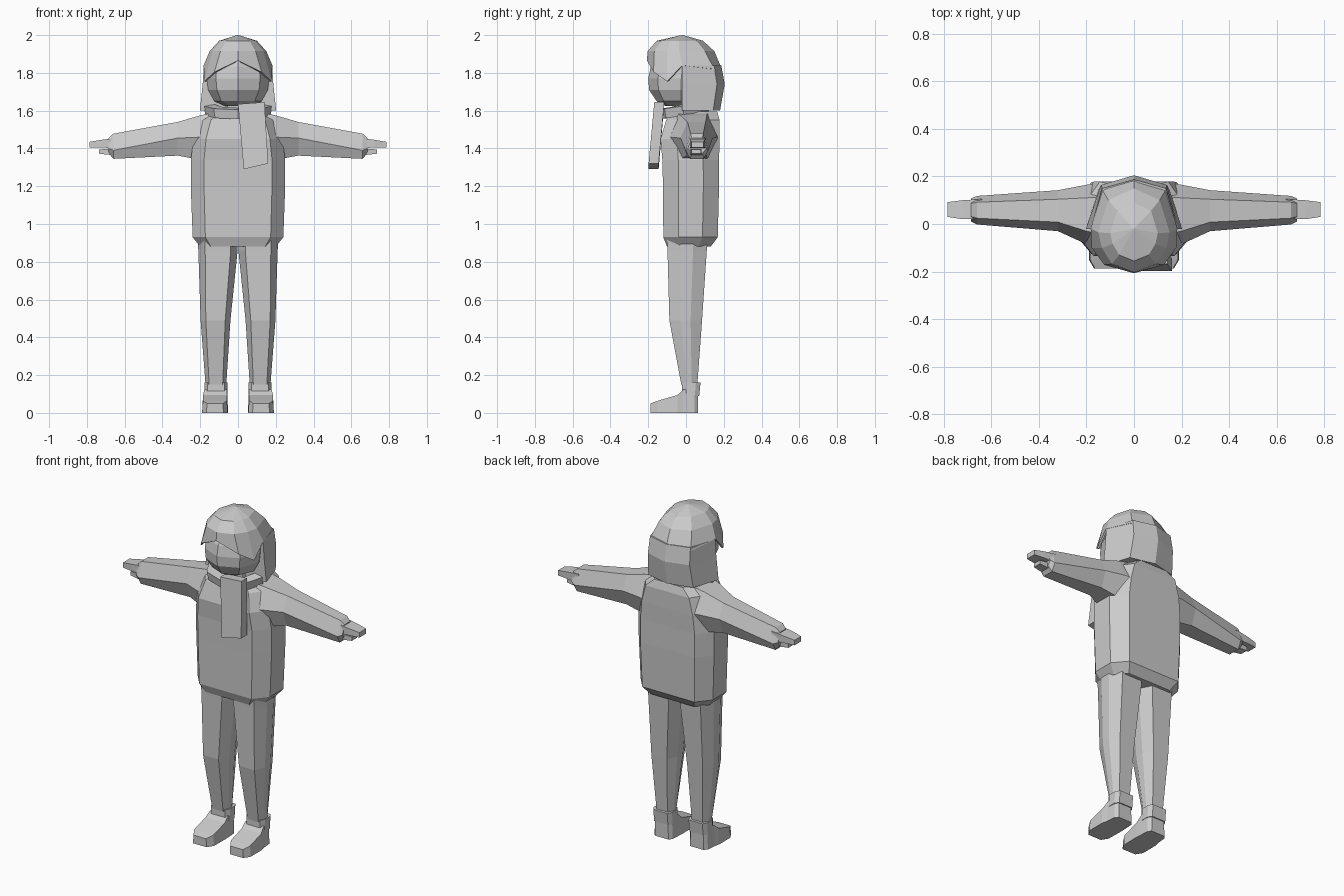
import bpy
import bmesh
import math

if "Cube" in bpy.data.objects:
    bpy.data.objects.remove(bpy.data.objects["Cube"], do_unlink=True)

grey = bpy.data.materials.new("plain_grey")
COLOUR = (0.6, 0.6, 0.6, 1.0)
grey.diffuse_color = COLOUR
grey.use_nodes = True
grey.node_tree.nodes["Principled BSDF"].inputs["Base Color"].default_value = COLOUR
grey.node_tree.nodes["Principled BSDF"].inputs["Roughness"].default_value = 0.8


def loft(name, rings, start=True, end=True, closed=False):
    """Skin a list of equally sized point rings, with optional end caps."""
    bm = bmesh.new()
    vs = [[bm.verts.new(p) for p in ring] for ring in rings]
    n = len(vs[0])
    pairs = list(zip(vs, vs[1:]))
    if closed:
        pairs.append((vs[-1], vs[0]))
    for a, b in pairs:
        for i in range(n):
            j = (i + 1) % n
            bm.faces.new((a[i], a[j], b[j], b[i]))
    if start and not closed:
        bm.faces.new(vs[0])
    if end and not closed:
        bm.faces.new(vs[-1])
    bmesh.ops.recalc_face_normals(bm, faces=bm.faces)
    me = bpy.data.meshes.new(name)
    bm.to_mesh(me)
    bm.free()
    me.materials.append(grey)
    ob = bpy.data.objects.new(name, me)
    bpy.context.collection.objects.link(ob)
    return ob


def chamfer_ring(cx, hw, yf, yb, z, k=0.28):
    """Rectangle with cut corners, lying flat at height z."""
    a, c = hw * (1 - k), (yb - yf) * k
    return [(cx - a, yf, z), (cx + a, yf, z), (cx + hw, yf + c, z), (cx + hw, yb - c, z),
            (cx + a, yb, z), (cx - a, yb, z), (cx - hw, yb - c, z), (cx - hw, yf + c, z)]


def round_ring(hw, yf, yb, z, tilt=0.0):
    """Eight sided oval with a corner at the front; tilt raises the back."""
    pts = []
    for i in range(8):
        a = math.radians(45 * i)
        t = -math.cos(a)
        pts.append((hw * math.sin(a), (yf + yb) / 2 + t * (yb - yf) / 2, z + tilt * t))
    return pts


def mirrored(half):
    """Complete a half ring that runs from the front centre to the back centre."""
    return half + [(-x, y, z) for x, y, z in reversed(half) if x > 0]


# Jumper body
body = [(0.88, 0.20, -0.10, 0.13), (0.93, 0.24, -0.12, 0.168), (1.20, 0.25, -0.122, 0.175),
        (1.34, 0.25, -0.125, 0.175), (1.45, 0.235, -0.135, 0.178),
        (1.55, 0.20, -0.105, 0.178), (1.595, 0.13, -0.07, 0.165)]
loft("jumper_body", [chamfer_ring(0, hw, yf, yb, z) for z, hw, yf, yb in body])

# Neck and head
loft("neck", [round_ring(0.08, -0.06, 0.10, z) for z in (1.56, 1.70)])
head = [(1.625, 0.07, -0.11, 0.06), (1.65, 0.125, -0.155, 0.10), (1.71, 0.158, -0.195, 0.14),
        (1.77, 0.165, -0.20, 0.15), (1.83, 0.16, -0.187, 0.15), (1.89, 0.12, -0.15, 0.11)]
loft("head", [round_ring(hw, yf, yb, z) for z, hw, yf, yb in head])

# Hair cap, with the pointed fringe as its last ring
unit = [(0, -1), (0.62, -0.8), (0.9, -0.42), (1, -0.05), (0.72, 0.72), (0, 1)]
rings = []
for z, hw, yf, yb in [(2.0, 0.004, -0.024, -0.016), (1.97, 0.10, -0.155, 0.09),
                      (1.915, 0.15, -0.203, 0.15)]:
    rings.append(mirrored([(x * hw, (yf + yb) / 2 + y * (yb - yf) / 2, z) for x, y in unit]))
rings.append(mirrored([(0, -0.207, 1.865), (0.125, -0.172, 1.805), (0.178, -0.10, 1.755),
                       (0.182, -0.02, 1.84), (0.137, 0.15, 1.82), (0, 0.19, 1.82)]))
cap = loft("hair_cap", rings, end=False)
shell = cap.modifiers.new("thickness", "SOLIDIFY")
shell.thickness = 0.01
shell.offset = -1

# Long hair behind the ears
rings = []
for z, hw, yb in [(1.838, 0.181, 0.187), (1.74, 0.187, 0.205), (1.60, 0.202, 0.18)]:
    s = [(hw, -0.02, z), (hw * 0.74, yb * 0.8, z), (0, yb, z)]
    rings.append(mirrored(s))
loft("long_hair", rings)

# Scarf collar and hanging end
section = [(0.0, 1.575), (0.01, 1.625), (-0.045, 1.635), (-0.045, 1.58)]
loft("scarf_collar", [round_ring(0.172 + d, -0.145 - d, 0.12 + d, z, 0.02) for d, z in section],
     closed=True)
loft("scarf_end", [
    [(0.0, -0.168, 1.635), (0.14, -0.168, 1.645), (0.14, -0.115, 1.645), (0.0, -0.115, 1.635)],
    [(0.03, -0.198, 1.29), (0.16, -0.198, 1.32), (0.16, -0.145, 1.32), (0.03, -0.145, 1.29)]])


def arm_ring(x, yf, yb, zb, zm, zt):
    """Six sided sleeve section: narrow flat top, widest low down."""
    w = yb - yf
    return [(x, yf + 0.2 * w, zb), (x, yf, zm), (x, yf + 0.22 * w, zt),
            (x, yb - 0.22 * w, zt), (x, yb, zm), (x, yb - 0.2 * w, zb)]


def box_ring(x, yf, yb, zb, zt):
    return [(x, yf, zb), (x, yf, zt), (x, yb, zt), (x, yb, zb)]


def flip(rings, s):
    return [[(s * x, y, z) for x, y, z in r] for r in rings]


for side, s in (("left", 1), ("right", -1)):
    # Sleeve
    loft(side + "_sleeve", flip([
        arm_ring(0.12, -0.11, 0.178, 1.31, 1.45, 1.59),
        arm_ring(0.20, -0.085, 0.165, 1.34, 1.46, 1.575),
        arm_ring(0.32, -0.03, 0.142, 1.362, 1.455, 1.54),
        arm_ring(0.66, -0.002, 0.118, 1.345, 1.39, 1.478),
        arm_ring(0.685, 0.01, 0.108, 1.375, 1.40, 1.455)], s))
    # Fingers and thumb
    loft(side + "_fingers", flip([
        box_ring(0.64, 0.02, 0.105, 1.40, 1.455),
        box_ring(0.72, 0.02, 0.10, 1.405, 1.446),
        box_ring(0.785, 0.03, 0.092, 1.405, 1.435)], s))
    loft(side + "_thumb", flip([
        box_ring(0.64, 0.02, 0.085, 1.362, 1.40),
        box_ring(0.735, 0.03, 0.08, 1.372, 1.395)], s))
    # Trouser leg
    loft(side + "_leg", flip([
        chamfer_ring(0.108, 0.105, -0.10, 0.112, 0.92, 0.35),
        chamfer_ring(0.106, 0.104, -0.098, 0.11, 0.86, 0.35),
        chamfer_ring(0.119, 0.079, -0.088, 0.085, 0.49, 0.35),
        chamfer_ring(0.117, 0.055, -0.025, 0.06, 0.15, 0.35)], s))
    # Shoe, lofted from toe to heel, then the ankle cuff
    shoe = [(-0.188, 0.045, 0.05, 0.122), (-0.15, 0.068, 0.064, 0.122), (-0.045, 0.069, 0.095, 0.121),
            (-0.012, 0.064, 0.125, 0.118), (0.045, 0.06, 0.125, 0.117), (0.064, 0.045, 0.125, 0.117)]
    loft(side + "_shoe", flip([
        [(c - w, y, 0), (c + w, y, 0), (c + w * 0.93, y, h), (c - w * 0.93, y, h)]
        for y, w, h, c in shoe], s))
    loft(side + "_shoe_cuff", flip([
        chamfer_ring(0.117, 0.061, -0.022, 0.07, 0.09, 0.25),
        chamfer_ring(0.117, 0.061, -0.022, 0.077, 0.162, 0.25)], s))
